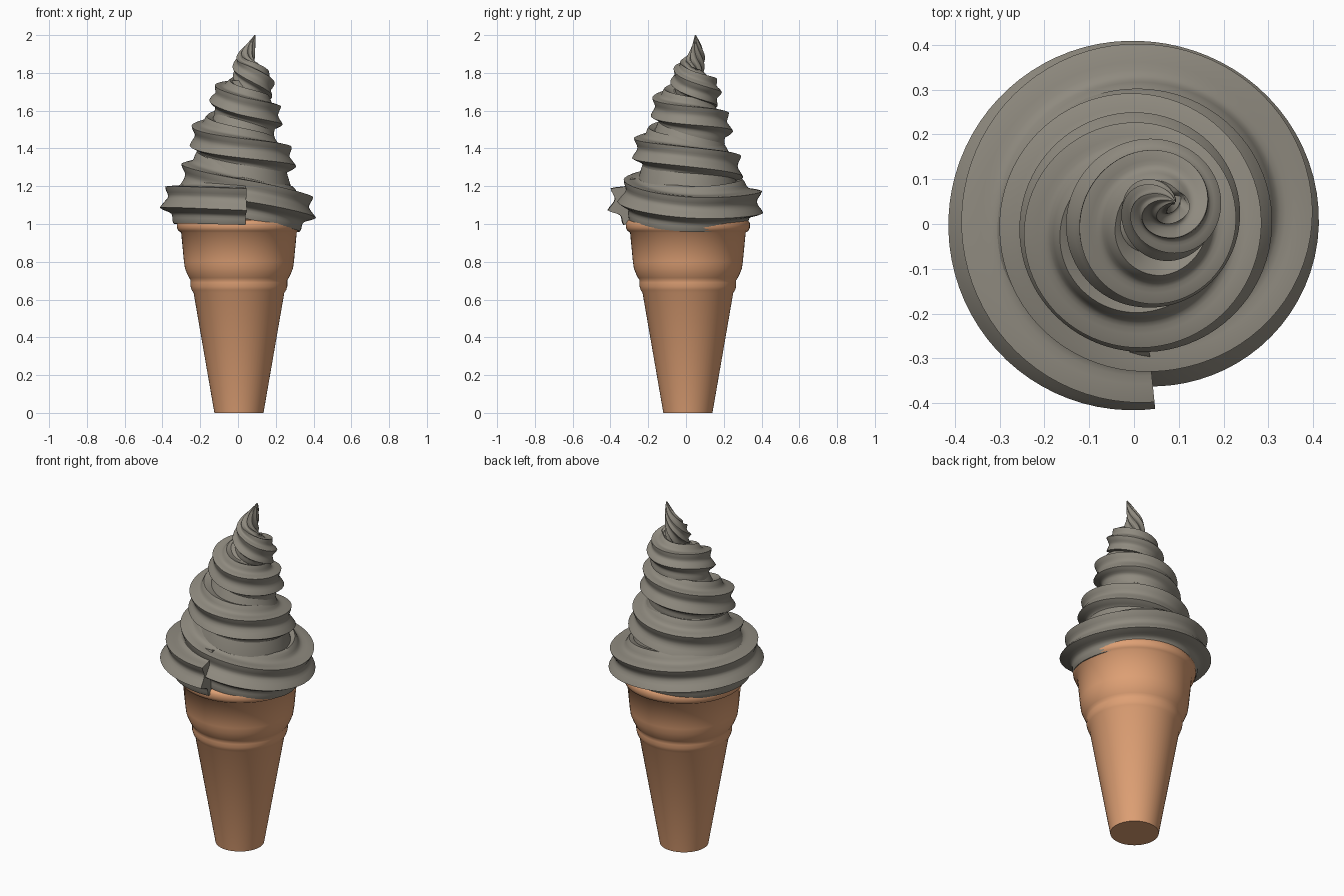
import bpy, bmesh, math
from mathutils import Vector

if "Cube" in bpy.data.objects:
    bpy.data.objects.remove(bpy.data.objects["Cube"])

def material(name, rgb):
    m = bpy.data.materials.new(name)
    m.diffuse_color = (*rgb, 1)
    m.use_nodes = True
    m.node_tree.nodes["Principled BSDF"].inputs["Base Color"].default_value = m.diffuse_color
    return m

wafer = material("wafer_tan", (0.73, 0.35, 0.175))
cream = material("soft_grey", (0.275, 0.255, 0.213))

def finish(name, bm, mat, angle):
    bmesh.ops.recalc_face_normals(bm, faces=bm.faces)
    me = bpy.data.meshes.new(name)
    bm.to_mesh(me)
    bm.free()
    ob = bpy.data.objects.new(name, me)
    bpy.context.collection.objects.link(ob)
    me.materials.append(mat)
    bpy.ops.object.select_all(action='DESELECT')
    ob.select_set(True)
    bpy.context.view_layer.objects.active = ob
    bpy.ops.object.shade_smooth_by_angle(angle=math.radians(angle))
    return ob

def skin(bm, rings):
    """Bridge closed rings of points and close both ends with a fan."""
    vr = [[bm.verts.new(p) for p in ring] for ring in rings]
    k = len(vr[0])
    for a, b in zip(vr, vr[1:]):
        for i in range(k):
            j = (i + 1) % k
            bm.faces.new((a[i], a[j], b[j], b[i]))
    for ring in (vr[0], vr[-1]):
        c = bm.verts.new(sum((v.co for v in ring), Vector()) / k)
        for i in range(k):
            bm.faces.new((ring[i], ring[(i + 1) % k], c))

def lathe(name, profile, centre, mat, sides=64):
    bm = bmesh.new()
    skin(bm, [[Vector((centre[0] + r * math.cos(math.tau * i / sides),
                       centre[1] + r * math.sin(math.tau * i / sides), z))
               for i in range(sides)] for r, z in profile])
    return finish(name, bm, mat, 60)

# Wafer cone with stepped collar and rolled rim
lathe("wafer_cone", [
    (0.13, 0), (0.24, 0.635), (0.25, 0.65), (0.256, 0.67), (0.256, 0.69),
    (0.256, 0.703), (0.264, 0.715), (0.274, 0.735), (0.286, 0.765), (0.291, 0.80),
    (0.306, 0.955), (0.32, 0.963), (0.328, 0.98), (0.328, 1.005), (0.318, 1.02),
    (0.295, 1.025)], (0.005, 0.01), wafer)

# Solid core behind the swirl
lathe("swirl_core", [(0.28, 1.0), (0.30, 1.1), (0.24, 1.3), (0.17, 1.5),
                     (0.10, 1.66), (0.04, 1.76)], (0.01, 0.005), cream)

# Swirl keys: turn, path radius, height, half width, half height, drift x, drift y
KEYS = [
    (-0.02, 0.227, 1.115, 0.195, 0.135, 0, 0),
    (0.25, 0.222, 1.115, 0.195, 0.135, 0, 0),
    (0.50, 0.224, 1.11, 0.195, 0.135, 0, 0),
    (0.75, 0.224, 1.075, 0.195, 0.13, 0, 0),
    (1.00, 0.180, 1.15, 0.18, 0.14, 0, 0),
    (1.25, 0.155, 1.25, 0.16, 0.14, 0, 0),
    (1.75, 0.15, 1.33, 0.155, 0.125, 0.005, 0),
    (2.25, 0.125, 1.46, 0.145, 0.12, 0.01, 0),
    (2.75, 0.095, 1.565, 0.125, 0.115, 0.02, 0.01),
    (3.25, 0.075, 1.66, 0.11, 0.105, 0.035, 0.015),
    (3.75, 0.055, 1.735, 0.09, 0.09, 0.05, 0.035),
    (4.05, 0.035, 1.80, 0.075, 0.08, 0.06, 0.045),
    (4.30, 0.015, 1.89, 0.045, 0.045, 0.06, 0.05),
    (4.50, 0.0, 2.0, 0.003, 0.003, 0.09, 0.05)]

def sample(n):
    """Smooth Hermite interpolation of the keys."""
    i = 0
    while i < len(KEYS) - 2 and n > KEYS[i + 1][0]:
        i += 1
    a, b = KEYS[i], KEYS[i + 1]
    p, q = KEYS[max(i - 1, 0)], KEYS[min(i + 2, len(KEYS) - 1)]
    h = b[0] - a[0]
    t = (n - a[0]) / h
    out = []
    for c in range(1, 7):
        ma = (b[c] - p[c]) / (b[0] - p[0]) * h
        mb = (q[c] - a[c]) / (q[0] - a[0]) * h
        out.append((2*t**3 - 3*t**2 + 1) * a[c] + (t**3 - 2*t**2 + t) * ma
                   + (3*t**2 - 2*t**3) * b[c] + (t**3 - t**2) * mb)
    return out

def angle(n):
    return -math.pi / 2 - math.tau * n

def centre(n):
    R, z, _, _, x, y = sample(n)
    return Vector((x + R * math.cos(angle(n)), y + R * math.sin(angle(n)), z))

def power(v, e):
    return math.copysign(abs(v) ** e, v)

# Soft-serve swirl: a fluted star section swept up a shrinking spiral
POINTS, PER, STEPS = 8, 8, 360
n0, n1 = KEYS[0][0], KEYS[-1][0]
rings = []
for s in range(STEPS + 1):
    n = n0 + (n1 - n0) * s / STEPS
    lo, hi = max(n - 0.004, n0), min(n + 0.004, n1)
    tan = (centre(hi) - centre(lo)).normalized()
    out = Vector((math.cos(angle(n)), math.sin(angle(n)), 0))
    out = (out - tan * out.dot(tan)).normalized()
    up = tan.cross(out)
    c = centre(n)
    w, h = sample(n)[2:4]
    phase = math.radians(-15) + 0.10 * math.sin(math.tau * n * 1.3) + 0.6 * max(0, n - 3)
    ring = []
    for i in range(POINTS * PER):
        a = math.tau * i / (POINTS * PER)
        f = 1 - 0.22 * abs(math.sin(a * POINTS / 2)) ** 1.2
        ring.append(c + out * (w * f * power(math.cos(a + phase), 0.88))
                    + up * (h * f * power(math.sin(a + phase), 0.88)))
    rings.append(ring)
bm = bmesh.new()
skin(bm, rings)
finish("soft_serve_swirl", bm, cream, 60)
